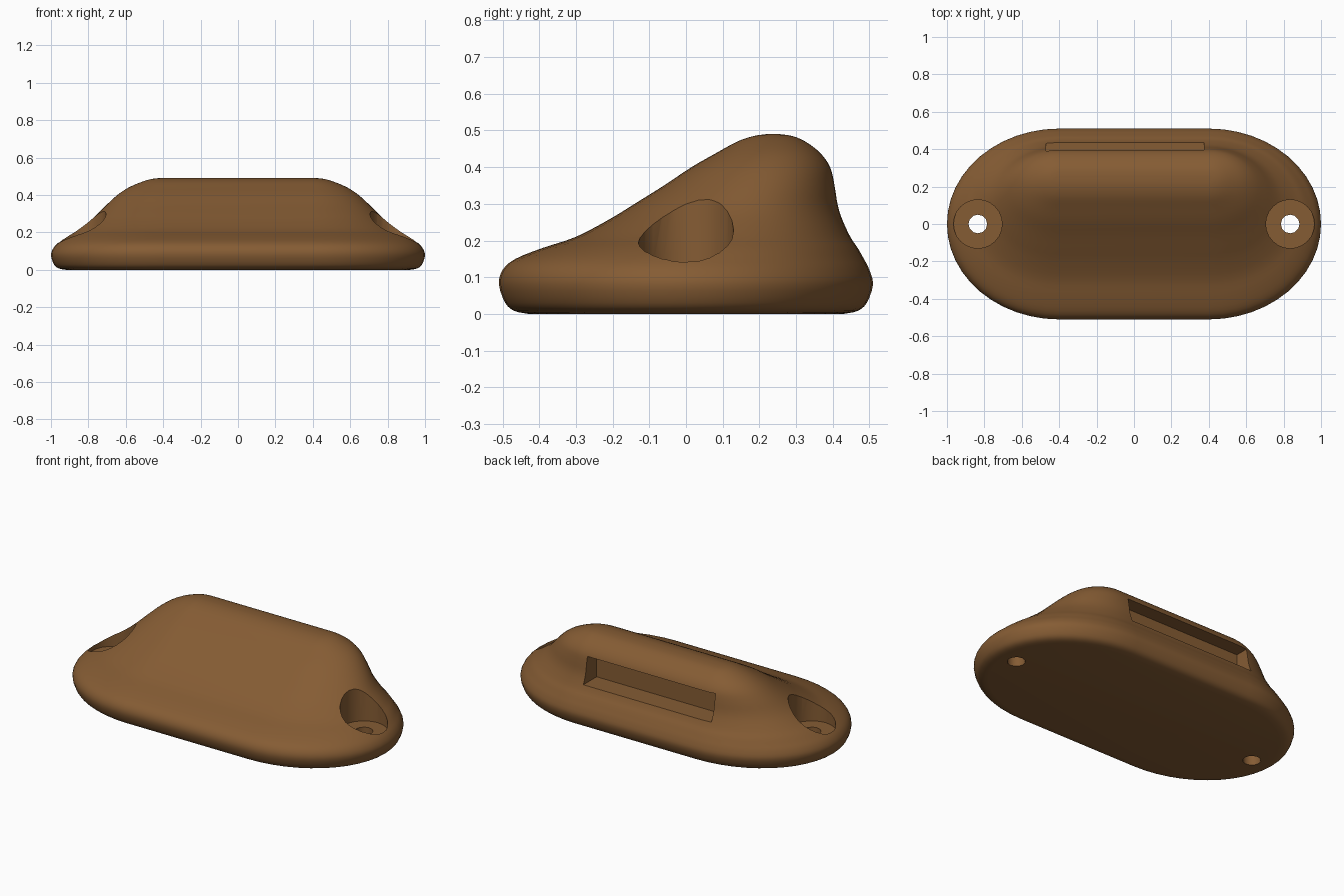
import bpy, bmesh, math
from mathutils import Matrix

if "Cube" in bpy.data.objects:
    bpy.data.objects.remove(bpy.data.objects["Cube"])

brown = bpy.data.materials.new("brown")
brown.diffuse_color = (0.235, 0.107, 0.034, 1)
brown.use_nodes = True
brown.node_tree.nodes["Principled BSDF"].inputs["Base Color"].default_value = brown.diffuse_color

# Body contours: height, front y, back y, end x
LEVELS = [
    (0.0, -.43, .43, .92), (.008, -.468, .468, .96), (.03, -.493, .493, .985),
    (.08, -.51, .51, 1.0), (.12, -.50, .50, .985), (.15, -.465, .485, .955),
    (.18, -.39, .468, .915), (.21, -.30, .448, .865), (.26, -.205, .425, .795),
    (.30, -.14, .413, .75), (.35, -.06, .405, .70), (.40, .015, .393, .645),
    (.44, .085, .365, .585), (.47, .14, .325, .515), (.485, .185, .29, .465),
    (.49, .22, .255, .425)]
STRAIGHT, ARC, SUB = 0.4, 24, 3


def smooth_levels():
    """Catmull-Rom interpolation between the contours."""
    out = []
    n = len(LEVELS)
    for i in range(n - 1):
        p = [LEVELS[max(0, min(n - 1, i + k))] for k in (-1, 0, 1, 2)]
        for s in range(SUB):
            t = s / SUB
            out.append([0.5 * (2 * b + (c - a) * t + (2 * a - 5 * b + 4 * c - d) * t * t
                               + (3 * b - a - 3 * c + d) * t ** 3) for a, b, c, d in zip(*p)])
    return out + [LEVELS[-1]]


def make_object(name, bm):
    bmesh.ops.recalc_face_normals(bm, faces=bm.faces)
    me = bpy.data.meshes.new(name)
    bm.to_mesh(me)
    bm.free()
    ob = bpy.data.objects.new(name, me)
    me.materials.append(brown)
    bpy.context.collection.objects.link(ob)
    return ob


# Body: stacked stretched-oval contours
bm = bmesh.new()
rings = []
for z, yf, yb, xr in smooth_levels():
    mid, half, rx = (yf + yb) / 2, (yb - yf) / 2, xr - STRAIGHT
    ring = []
    for side in (1, -1):
        for i in range(ARC + 1):
            a = -math.pi / 2 + math.pi * i / ARC
            ring.append(bm.verts.new((side * (STRAIGHT + rx * math.cos(a)),
                                      mid + side * half * math.sin(a), max(z, 0))))
    rings.append(ring)
for lo, hi in zip(rings, rings[1:]):
    for i in range(len(lo)):
        j = (i + 1) % len(lo)
        bm.faces.new((lo[i], lo[j], hi[j], hi[i]))
bm.faces.new(rings[0][::-1])
bm.faces.new(rings[-1])
body = make_object("body", bm)


def cut(bm):
    cutter = make_object("cutter", bm)
    cutter.hide_render = True
    mod = body.modifiers.new("cut", 'BOOLEAN')
    mod.operation, mod.solver, mod.object = 'DIFFERENCE', 'EXACT', cutter
    bpy.context.view_layer.objects.active = body
    bpy.ops.object.modifier_apply(modifier=mod.name)
    bpy.data.objects.remove(cutter)


def cylinder(x, r, z0, z1, n):
    c = bmesh.new()
    bmesh.ops.create_cone(c, cap_ends=True, segments=n, radius1=r, radius2=r, depth=z1 - z0,
                          matrix=Matrix.Translation((x, 0, (z0 + z1) / 2)))
    return c


# Screw holes with wide recesses at both ends
for s in (1, -1):
    cut(cylinder(s * .835, .13, .115, .7, 24))
    cut(cylinder(s * .835, .05, -.1, .3, 12))

# Slot in the back wall
slot = bmesh.new()
bmesh.ops.create_cube(slot, size=1, matrix=Matrix.Translation((-.047, .41, .312))
                      @ Matrix.Diagonal((.845, .20, .155, 1)))
cut(slot)

bpy.ops.object.select_all(action='DESELECT')
body.select_set(True)
bpy.context.view_layer.objects.active = body
bpy.ops.object.shade_smooth_by_angle(angle=math.radians(35))
